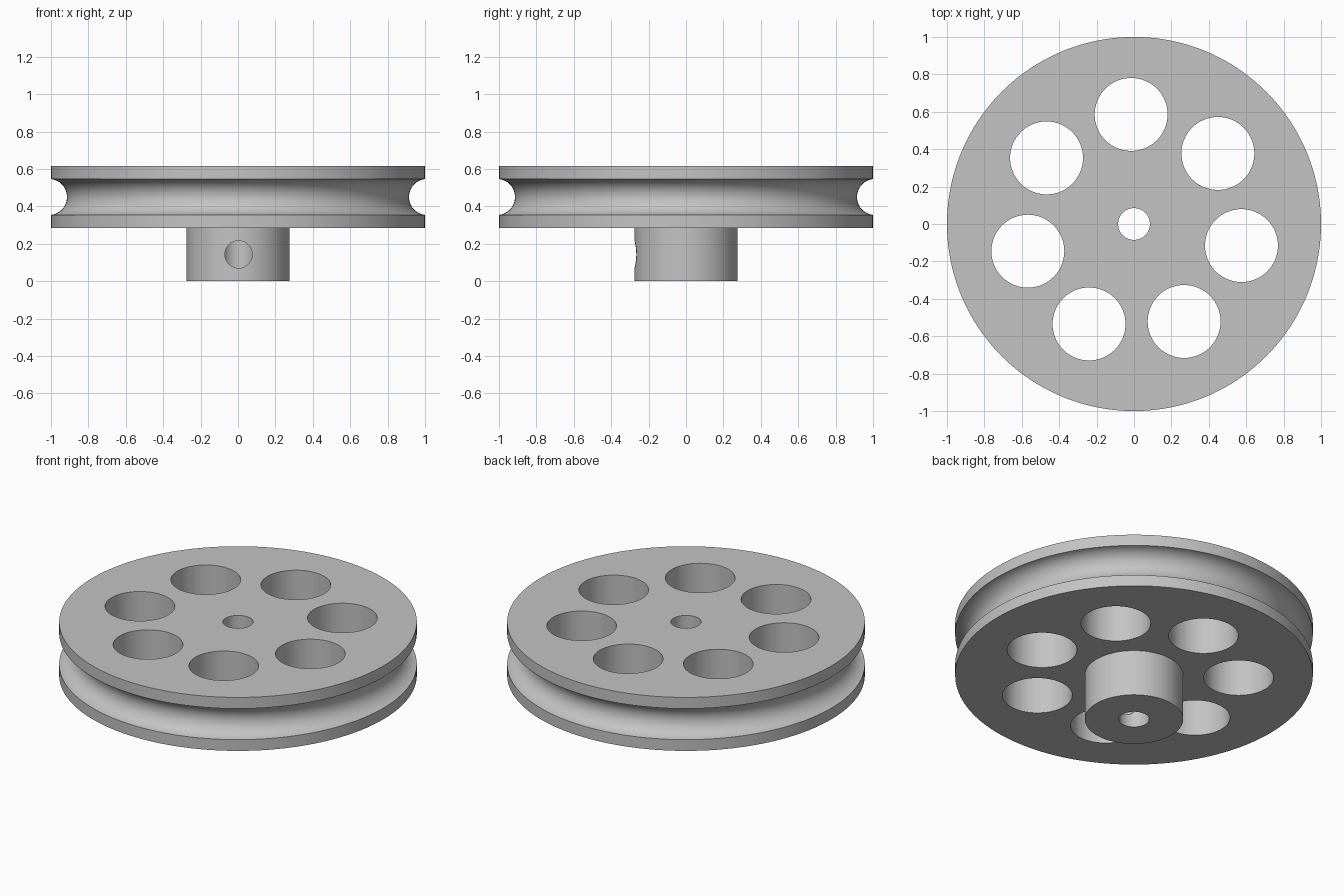
import bpy
import bmesh
from math import cos, sin, pi, radians, sqrt, atan2
from mathutils import Matrix, Vector

cube = bpy.data.objects.get("Cube")
if cube:
    bpy.data.objects.remove(cube, do_unlink=True)

SEGMENTS = 160
BORE_R, HUB_R, RIM_R = 0.085, 0.275, 1.0
DISC_BOTTOM, DISC_TOP = 0.285, 0.615
GROOVE_Z, GROOVE_R, GROOVE_CENTRE = 0.45, 0.0963, 1.0107
HOLE_COUNT, HOLE_R, HOLE_RING, HOLE_START = 7, 0.195, 0.586, radians(91.5)

grey = bpy.data.materials.new("plain grey")
grey.use_nodes = True
colour = (0.55, 0.55, 0.55, 1)
grey.diffuse_color = colour
grey.node_tree.nodes["Principled BSDF"].inputs["Base Color"].default_value = colour


def add_object(name, bm):
    mesh = bpy.data.meshes.new(name)
    bm.to_mesh(mesh)
    bm.free()
    mesh.materials.append(grey)
    obj = bpy.data.objects.new(name, mesh)
    bpy.context.collection.objects.link(obj)
    return obj


def lathe(name, profile):
    """Revolve a closed (radius, height) outline around the z axis."""
    bm = bmesh.new()
    rings = []
    for i in range(SEGMENTS):
        a = 2 * pi * i / SEGMENTS
        rings.append([bm.verts.new((r * cos(a), r * sin(a), z)) for r, z in profile])
    n = len(profile)
    for i, ring in enumerate(rings):
        after = rings[(i + 1) % SEGMENTS]
        for j in range(n):
            k = (j + 1) % n
            bm.faces.new((ring[j], after[j], after[k], ring[k]))
    bmesh.ops.recalc_face_normals(bm, faces=bm.faces)
    return add_object(name, bm)


def cylinder_cutter(name, radius, depth, matrix):
    bm = bmesh.new()
    bmesh.ops.create_cone(bm, cap_ends=True, segments=64, radius1=radius,
                          radius2=radius, depth=depth, matrix=matrix)
    cutter = add_object(name, bm)
    cutter.hide_render = True
    return cutter


def cut(obj, cutter):
    mod = obj.modifiers.new(cutter.name, "BOOLEAN")
    mod.operation = "DIFFERENCE"
    mod.solver = "EXACT"
    mod.object = cutter
    bpy.ops.object.modifier_apply(modifier=mod.name)
    bpy.data.objects.remove(cutter, do_unlink=True)


# Rounded rope groove, from the lower lip to the upper lip
half = sqrt(GROOVE_R ** 2 - (GROOVE_CENTRE - RIM_R) ** 2)
spread = atan2(half, GROOVE_CENTRE - RIM_R)
groove = []
for i in range(25):
    a = -spread + 2 * spread * i / 24
    groove.append((GROOVE_CENTRE - GROOVE_R * cos(a), GROOVE_Z + GROOVE_R * sin(a)))

# Wheel and hub in one turned piece with a centre bore
outline = [(BORE_R, 0), (HUB_R, 0), (HUB_R, DISC_BOTTOM), (RIM_R, DISC_BOTTOM)]
outline += groove + [(RIM_R, DISC_TOP), (BORE_R, DISC_TOP)]
pulley = lathe("pulley_wheel", outline)

bpy.ops.object.select_all(action="DESELECT")
pulley.select_set(True)
bpy.context.view_layer.objects.active = pulley

# Ring of lightening holes through the disc
for i in range(HOLE_COUNT):
    a = HOLE_START + 2 * pi * i / HOLE_COUNT
    place = Matrix.Translation((HOLE_RING * cos(a), HOLE_RING * sin(a), GROOVE_Z))
    cut(pulley, cylinder_cutter("lightening_hole", HOLE_R, 1, place))

# Set screw hole from the front of the hub into the bore
place = Matrix.Translation(Vector((0.003, -0.2, 0.143))) @ Matrix.Rotation(pi / 2, 4, "X")
cut(pulley, cylinder_cutter("set_screw_hole", 0.073, 0.4, place))

bpy.ops.object.shade_smooth_by_angle(angle=radians(30))
